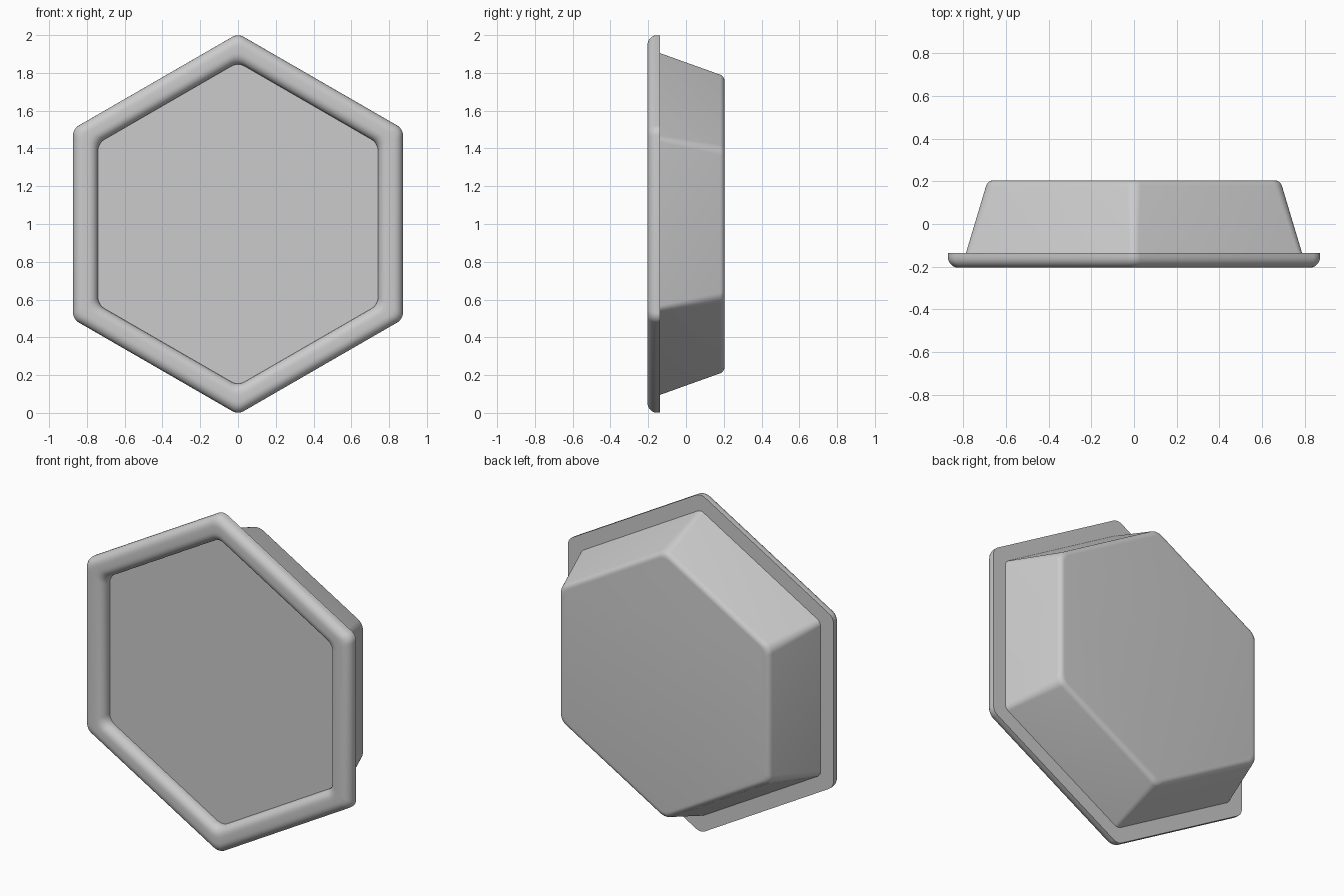
import bpy, bmesh
from math import pi, sin, cos, radians

cube = bpy.data.objects.get("Cube")
if cube:
    bpy.data.objects.remove(cube)

grey = bpy.data.materials.new("plain grey")
grey.use_nodes = True
grey.diffuse_color = (0.6, 0.6, 0.6, 1)
grey.node_tree.nodes["Principled BSDF"].inputs["Base Color"].default_value = (0.6, 0.6, 0.6, 1)

STEPS = 6  # segments per rounded corner


def hexagon(apothem, corner, y):
    """Upright hexagon with rounded corners, points up and down."""
    points = []
    reach = (apothem - corner) / cos(pi / 6)
    for side in range(6):
        middle = pi / 2 + side * pi / 3
        for step in range(STEPS + 1):
            a = middle + (step / STEPS - 0.5) * pi / 3
            points.append((reach * cos(middle) + corner * cos(a), y,
                           1 + reach * sin(middle) + corner * sin(a)))
    return points


def arc(centre_a, centre_y, radius, start, end, corner, count=6):
    """Rounded edge of a cross-section as (apothem, corner, y) rows."""
    rows = []
    for i in range(count + 1):
        t = radians(start + (end - start) * i / count)
        rows.append((centre_a + radius * cos(t), corner, centre_y + radius * sin(t)))
    return rows


def loft(name, rows, closed=False, cap_start=False, cap_end=False):
    bm = bmesh.new()
    rings = [[bm.verts.new(p) for p in hexagon(*row)] for row in rows]
    pairs = list(zip(rings, rings[1:]))
    if closed:
        pairs.append((rings[-1], rings[0]))
    for r, s in pairs:
        for i in range(len(r)):
            j = (i + 1) % len(r)
            bm.faces.new((r[i], r[j], s[j], s[i]))
    if cap_start:
        bm.faces.new(rings[0])
    if cap_end:
        bm.faces.new(rings[-1])
    bmesh.ops.recalc_face_normals(bm, faces=bm.faces)
    mesh = bpy.data.meshes.new(name)
    bm.to_mesh(mesh)
    bm.free()
    mesh.materials.append(grey)
    obj = bpy.data.objects.new(name, mesh)
    bpy.context.collection.objects.link(obj)
    bpy.ops.object.select_all(action='DESELECT')
    obj.select_set(True)
    bpy.context.view_layer.objects.active = obj
    bpy.ops.object.shade_smooth_by_angle(angle=radians(35))
    return obj


# Rim: flat back, rounded front edges
loft("rim", [(0.741, 0.07, -0.137), (0.873, 0.06, -0.137)]
     + arc(0.823, -0.155, 0.05, 0, -90, 0.06)
     + arc(0.791, -0.155, 0.05, -90, -180, 0.07), closed=True)

# Tapered body: flat front panel inside the rim, rounded back edge
loft("body", [(0.791, 0.04, -0.145)] + arc(0.66, 0.17, 0.035, 18, 90, 0.065),
     cap_start=True, cap_end=True)
